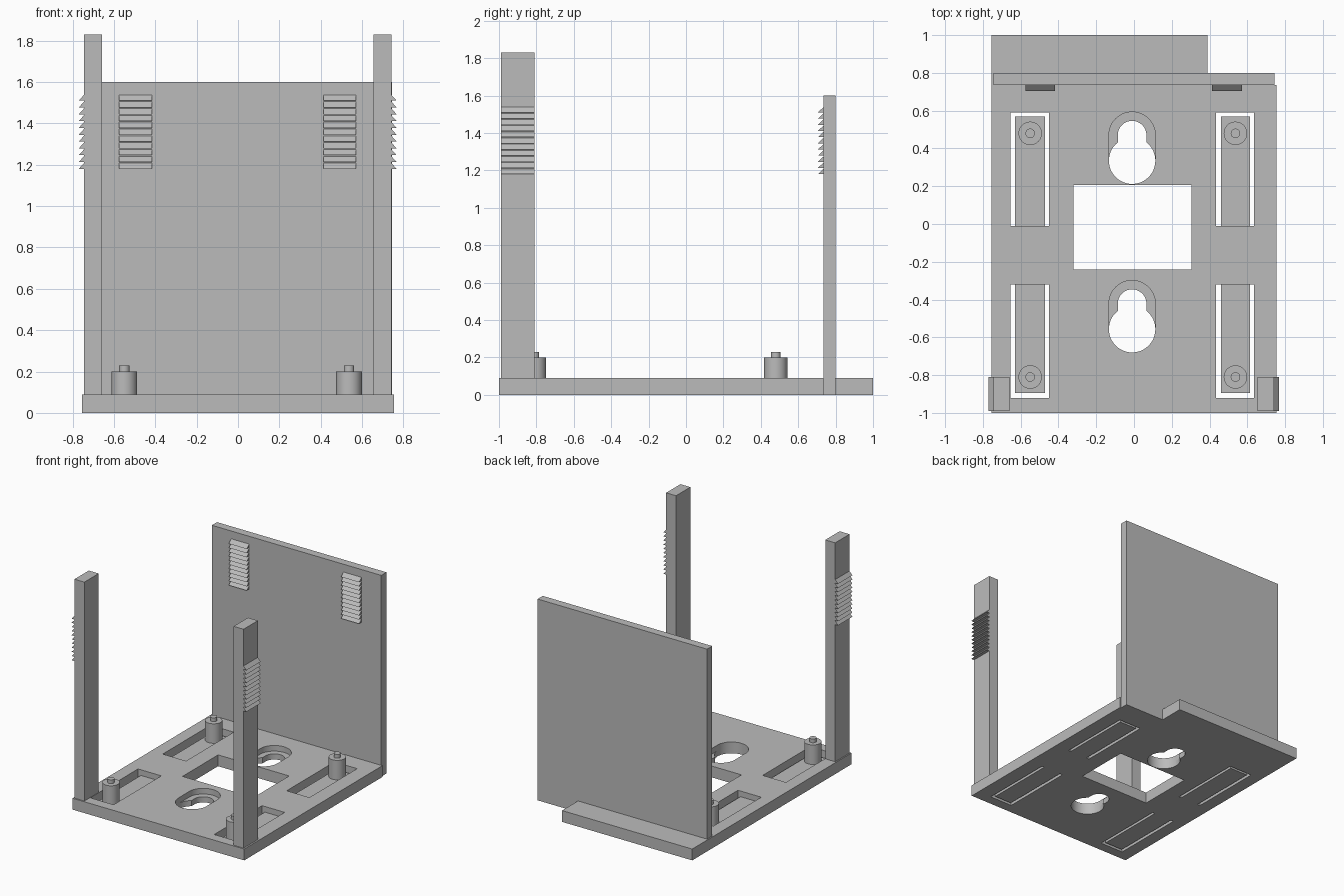
import bpy, bmesh, math

if "Cube" in bpy.data.objects:
    bpy.data.objects.remove(bpy.data.objects["Cube"])

grey = bpy.data.materials.new("plain grey")
grey.diffuse_color = (0.5, 0.5, 0.5, 1)
grey.use_nodes = True
grey.node_tree.nodes["Principled BSDF"].inputs["Base Color"].default_value = grey.diffuse_color

T = 0.09        # plate thickness
LIP = 0.045     # thickness of tongues and keyhole ledges


def finish(name, bm):
    bmesh.ops.recalc_face_normals(bm, faces=bm.faces)
    me = bpy.data.meshes.new(name)
    bm.to_mesh(me)
    bm.free()
    me.materials.append(grey)
    ob = bpy.data.objects.new(name, me)
    bpy.context.collection.objects.link(ob)
    return ob


def prism(bm, pts, offset):
    """Extrude a closed loop of 3D points along a vector."""
    face = bm.faces.new([bm.verts.new(p) for p in pts])
    ext = bmesh.ops.extrude_face_region(bm, geom=[face])
    verts = [g for g in ext["geom"] if isinstance(g, bmesh.types.BMVert)]
    bmesh.ops.translate(bm, verts=verts, vec=offset)


def rect(x0, x1, y0, y1):
    return [(x0, y0), (x1, y0), (x1, y1), (x0, y1)]


def box(name, x0, x1, y0, y1, z0, z1):
    bm = bmesh.new()
    prism(bm, [(x, y, z0) for x, y in rect(x0, x1, y0, y1)], (0, 0, z1 - z0))
    return finish(name, bm)


def arc(cx, cy, r, a0, a1, n=24):
    return [(cx + r * math.cos(a0 + (a1 - a0) * i / n),
             cy + r * math.sin(a0 + (a1 - a0) * i / n)) for i in range(n + 1)]


def smooth(ob):
    bpy.ops.object.select_all(action='DESELECT')
    ob.select_set(True)
    bpy.context.view_layer.objects.active = ob
    bpy.ops.object.shade_smooth_by_angle(angle=math.radians(30))


# Layout of the spring tongues: slot x range, slot y range, tongue free end, peg y
slots = []
for sx, (x0, x1) in (("left", (-0.655, -0.45)), ("right", (0.435, 0.635))):
    slots.append((sx + "_back", x0, x1, -0.01, 0.59, -0.01, 0.57, 0.48))
    slots.append((sx + "_front", x0, x1, -0.92, -0.32, -0.895, -0.32, -0.81))

# Keyholes: big round opening, narrow neck above it
KX, R, r, NECK = -0.01, 0.123, 0.076, 0.135
keys = {"back": 0.335, "front": -0.557}

# Base plate as a filled outline with holes
loops = [
    [(-0.755, -1), (0.755, -1), (0.755, 0.735), (0.745, 0.735), (0.745, 0.8),
     (0.39, 0.8), (0.39, 1), (-0.755, 1)],
    rect(-0.32, 0.305, -0.24, 0.207),
]
loops += [rect(*s[1:5]) for s in slots]
for cy in keys.values():
    loops.append(arc(KX, cy + NECK, R, 0, math.pi) + arc(KX, cy, R, math.pi, 2 * math.pi))
cu = bpy.data.curves.new("base_plate", 'CURVE')
cu.dimensions = '2D'
cu.fill_mode = 'BOTH'
cu.extrude = T / 2
for pts in loops:
    sp = cu.splines.new('POLY')
    sp.points.add(len(pts) - 1)
    for p, (x, y) in zip(sp.points, pts):
        p.co = (x, y, 0, 1)
    sp.use_cyclic_u = True
tmp = bpy.data.objects.new("plate_outline", cu)
bpy.context.collection.objects.link(tmp)
bpy.context.view_layer.update()
bm = bmesh.new()
bm.from_mesh(tmp.to_mesh())
bpy.data.objects.remove(tmp)
bmesh.ops.remove_doubles(bm, verts=bm.verts, dist=1e-5)
bmesh.ops.translate(bm, verts=bm.verts, vec=(0, 0, T / 2))
smooth(finish("base_plate", bm))

# Thin ledge around each keyhole neck
a = math.acos(r / R)
for side, cy in keys.items():
    pts = (arc(KX, cy + NECK, R, 0, math.pi) + arc(KX, cy, R, math.pi, math.pi - a, 8)
           + arc(KX, cy + NECK, r, math.pi, 0) + arc(KX, cy, R, a, 0, 8))
    bm = bmesh.new()
    prism(bm, [(x, y, 0) for x, y in pts], (0, 0, LIP))
    smooth(finish("keyhole_ledge_" + side, bm))

# Spring tongues with stepped pegs
for name, x0, x1, _, _, ty0, ty1, py in slots:
    box("tongue_" + name, x0 + 0.025, x1 - 0.022, ty0, ty1, 0, LIP)
    px = (x0 + x1) / 2 + (0.003 if x0 < 0 else 0.002)
    bm = bmesh.new()
    prof = [(0.062, LIP), (0.062, 0.2), (0.025, 0.2), (0.025, 0.23)]
    rings = [[bm.verts.new((px + q * math.cos(t * math.pi / 16),
                            py + q * math.sin(t * math.pi / 16), z)) for t in range(32)]
             for q, z in prof]
    for lo, hi in zip(rings, rings[1:]):
        for i in range(32):
            j = (i + 1) % 32
            bm.faces.new((lo[i], lo[j], hi[j], hi[i]))
    bm.faces.new(rings[0])
    bm.faces.new(rings[-1])
    smooth(finish("peg_" + name, bm))

# Back wall and front posts
box("back_wall", -0.745, 0.745, 0.735, 0.8, T, 1.6)
box("post_left", -0.745, -0.658, -0.99, -0.81, T, 1.83)
box("post_right", 0.655, 0.742, -0.99, -0.81, T, 1.83)


# Ratchet teeth: sloped above, flat underneath
def teeth(name, start, out, along, count=11, z0=1.18, z1=1.543):
    bm = bmesh.new()
    pitch = (z1 - z0) / count
    for i in range(count):
        z = z0 + i * pitch
        x, y = start
        prism(bm, [(x, y, z), (x + out[0], y + out[1], z), (x, y, z + pitch * 0.85)], along)
    finish(name, bm)


teeth("post_teeth_left", (-0.745, -0.99), (-0.025, 0), (0, 0.18, 0))
teeth("post_teeth_right", (0.742, -0.99), (0.025, 0), (0, 0.18, 0))
teeth("wall_teeth_left", (-0.575, 0.735), (0, -0.03), (0.158, 0, 0))
teeth("wall_teeth_right", (0.413, 0.735), (0, -0.03), (0.158, 0, 0))
